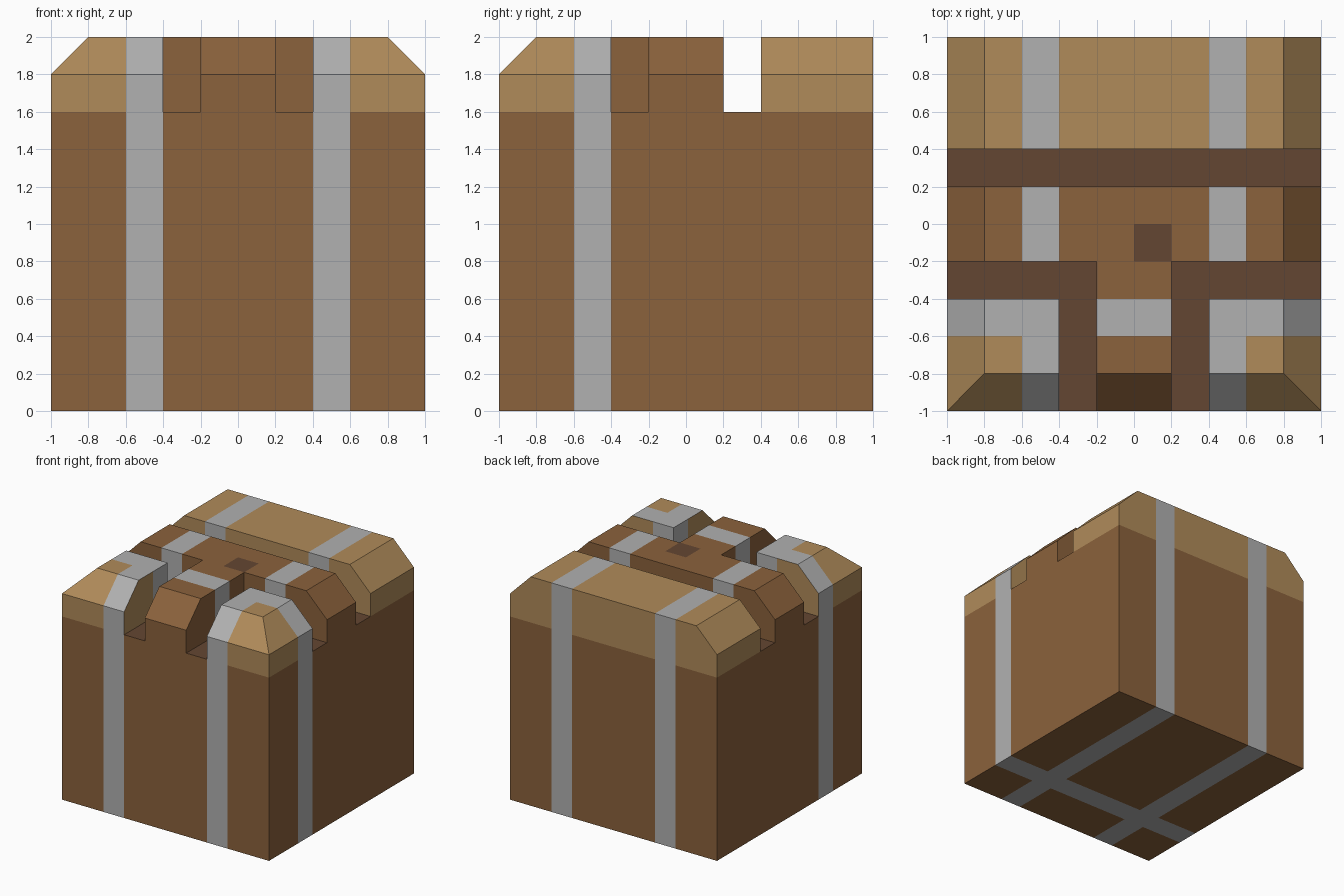
import bpy, bmesh
from mathutils import Vector

if "Cube" in bpy.data.objects:
    bpy.data.objects.remove(bpy.data.objects["Cube"])


def material(name, rgb):
    m = bpy.data.materials.new(name)
    m.diffuse_color = (*rgb, 1)
    m.use_nodes = True
    m.node_tree.nodes["Principled BSDF"].inputs["Base Color"].default_value = m.diffuse_color
    return m


BROWN = material("brown", (0.258, 0.122, 0.045))
TAN = material("tan", (0.434, 0.258, 0.102))
GREY = material("grey", (0.440, 0.440, 0.440))
DARK = material("dark_brown", (0.127, 0.061, 0.032))

# Cut planes bounding the three straps, and the sloped top edges
STRAP_CUTS = [((x, 0, 0), (1, 0, 0)) for x in (-0.6, -0.4, 0.4, 0.6)]
STRAP_CUTS += [((0, y, 0), (0, 1, 0)) for y in (-0.6, -0.4)]
BEVELS = [((1, 0, 1.8), (1, 0, 1)), ((-1, 0, 1.8), (-1, 0, 1)),
          ((0, -1, 1.8), (0, -1, 1))]


def cut(bm, co, no, clear=False):
    geom = bm.verts[:] + bm.edges[:] + bm.faces[:]
    res = bmesh.ops.bisect_plane(bm, geom=geom, dist=1e-5, plane_co=Vector(co),
                                 plane_no=Vector(no).normalized(), clear_outer=clear)
    if clear:
        edges = [e for e in res["geom_cut"] if isinstance(e, bmesh.types.BMEdge)]
        if edges:
            bmesh.ops.edgeloop_fill(bm, edges=edges)


def block(name, outline, z0, z1, main):
    """Extrude a plan outline, slope its top edges, paint the straps."""
    bm = bmesh.new()
    base = bm.faces.new([bm.verts.new((x, y, z0)) for x, y in outline])
    top = bmesh.ops.extrude_face_region(bm, geom=[base], use_keep_orig=True)["geom"]
    bmesh.ops.translate(bm, vec=(0, 0, z1 - z0),
                        verts=[v for v in top if isinstance(v, bmesh.types.BMVert)])
    if z1 > 1.8:
        for co, no in BEVELS:
            cut(bm, co, no, clear=True)
    for co, no in STRAP_CUTS:
        cut(bm, co, no)
    bmesh.ops.recalc_face_normals(bm, faces=bm.faces[:])
    hidden = []
    for f in bm.faces:
        c = f.calc_center_median()
        strap = 0.41 < abs(c.x) < 0.59 or -0.59 < c.y < -0.41
        f.material_index = 1 if strap else 0
        if z0 > 0 and abs(c.z - z0) < 1e-4:
            hidden.append(f)
        elif z0 == 0 and abs(c.z - z1) < 1e-4:
            f.material_index = 2          # groove floors
    bmesh.ops.delete(bm, geom=hidden, context="FACES_ONLY")
    me = bpy.data.meshes.new(name)
    bm.to_mesh(me)
    bm.free()
    for m in (main, GREY, DARK):
        me.materials.append(m)
    ob = bpy.data.objects.new(name, me)
    bpy.context.collection.objects.link(ob)


def rect(x0, x1, y0, y1):
    return [(x0, y0), (x1, y0), (x1, y1), (x0, y1)]


# Crate body; its top shows as the floor of the grooves
block("crate_body", rect(-1, 1, -1, 1), 0, 1.6, BROWN)

# Lid pieces separated by grooves
block("lid_back", rect(-1, 1, 0.4, 1), 1.6, 2, TAN)
block("lid_corner_left", rect(-1, -0.4, -1, -0.4), 1.6, 2, TAN)
block("lid_corner_right", rect(0.4, 1, -1, -0.4), 1.6, 2, TAN)
block("lid_middle", [(-0.2, -1), (0.2, -1), (0.2, -0.2), (1, -0.2),
                     (1, 0.2), (-1, 0.2), (-1, -0.2), (-0.2, -0.2)], 1.6, 2, BROWN)

# Small dark patch on the lid
me = bpy.data.meshes.new("lid_patch")
me.from_pydata([(x, y, 2.001) for x, y in rect(0, 0.2, -0.2, 0)], [], [(0, 1, 2, 3)])
me.materials.append(DARK)
bpy.context.collection.objects.link(bpy.data.objects.new("lid_patch", me))
